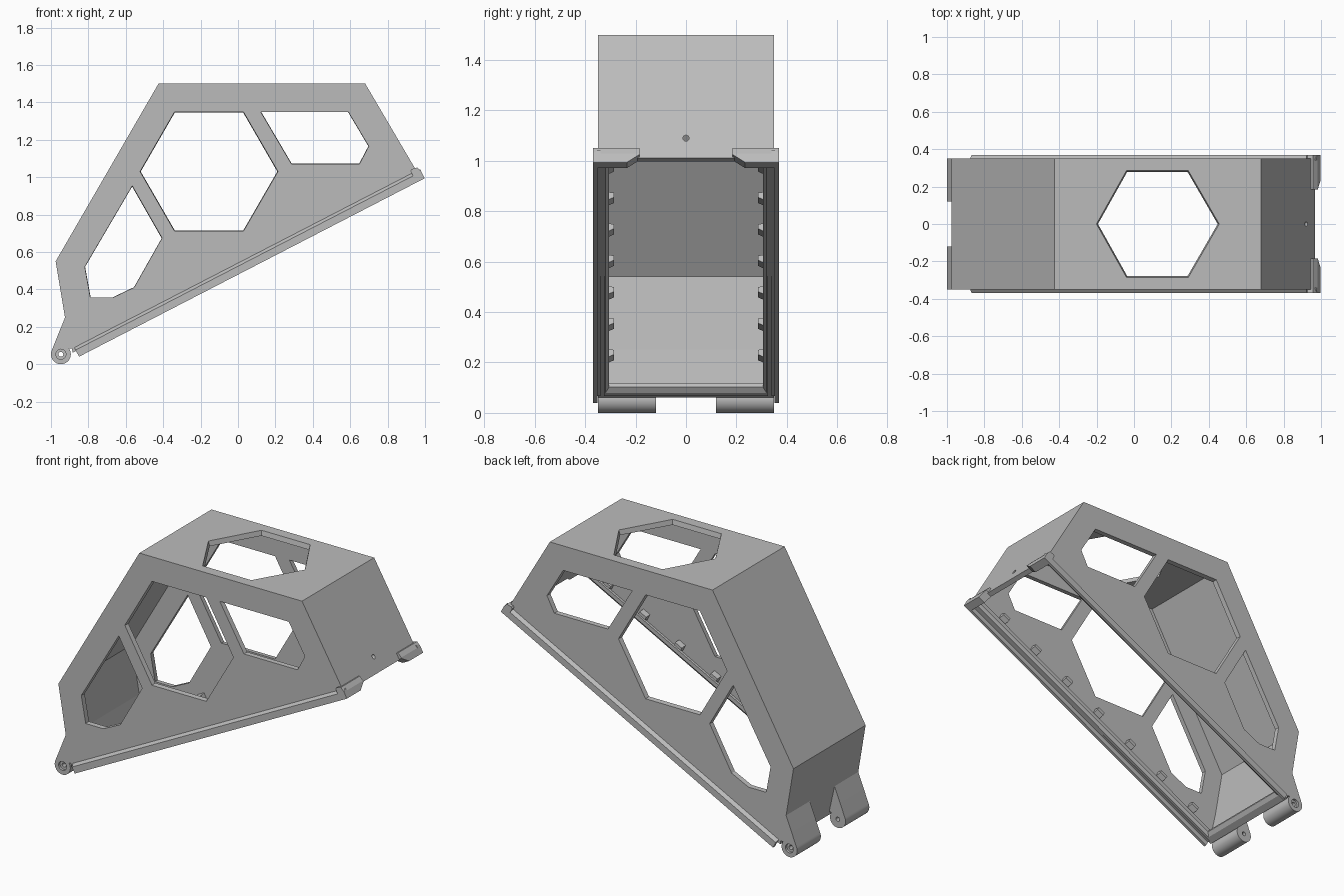
import bpy, bmesh, math
from mathutils import Vector

if "Cube" in bpy.data.objects:
    bpy.data.objects.remove(bpy.data.objects["Cube"])

grey = bpy.data.materials.new("plain grey")
grey.use_nodes = True
colour = (0.5, 0.5, 0.5, 1)
grey.diffuse_color = colour
grey.node_tree.nodes["Principled BSDF"].inputs["Base Color"].default_value = colour

# Tilted frame of the open rim: u runs up the slope, v points into the shell
TILT = math.radians(27.3)
RIM_START = Vector((-0.85, 0, 0.04))
U = Vector((math.cos(TILT), 0, math.sin(TILT)))
V = Vector((-math.sin(TILT), 0, math.cos(TILT)))


def rim(u, y, v):
    return RIM_START + U * u + V * v + Vector((0, y, 0))


def loft(name, ring_a, ring_b):
    """Closed solid between two rings with the same number of points."""
    bm = bmesh.new()
    a = [bm.verts.new(p) for p in ring_a]
    b = [bm.verts.new(p) for p in ring_b]
    bm.faces.new(a)
    bm.faces.new(b)
    for i in range(len(a)):
        j = (i + 1) % len(a)
        bm.faces.new((a[i], a[j], b[j], b[i]))
    bmesh.ops.recalc_face_normals(bm, faces=bm.faces)
    mesh = bpy.data.meshes.new(name)
    bm.to_mesh(mesh)
    bm.free()
    mesh.materials.append(grey)
    obj = bpy.data.objects.new(name, mesh)
    bpy.context.collection.objects.link(obj)
    return obj


def slab(name, profile, y0, y1):
    return loft(name, [(x, y0, z) for x, z in profile], [(x, y1, z) for x, z in profile])


def along_rim(name, section, u0, u1):
    return loft(name, [rim(u0, y, v) for y, v in section], [rim(u1, y, v) for y, v in section])


def circle(cx, cz, r, start=0, sweep=360, n=24):
    step = sweep / n
    count = n if sweep == 360 else n + 1
    return [(cx + r * math.cos(math.radians(start + i * step)),
             cz + r * math.sin(math.radians(start + i * step))) for i in range(count)]


def grow(profile, factor):
    cx = sum(p[0] for p in profile) / len(profile)
    cz = sum(p[1] for p in profile) / len(profile)
    return [(cx + (x - cx) * factor, cz + (z - cz) * factor) for x, z in profile]


def cut(target, cutter):
    mod = target.modifiers.new("cut", 'BOOLEAN')
    mod.operation = 'DIFFERENCE'
    mod.solver = 'EXACT'
    mod.object = cutter
    bpy.context.view_layer.objects.active = target
    bpy.ops.object.modifier_apply(modifier=mod.name)
    bpy.data.objects.remove(cutter)


# Hollow shell, open along the sloping underside
outer = [(-0.425, 1.5), (0.68, 1.5), (0.967, 1.012), (-0.884, 0.062), (-0.925, 0.25), (-0.975, 0.55)]
inner = [(-0.408, 1.47), (0.663, 1.47), (0.98, 0.93), (-0.83, -0.04), (-0.895, 0.252), (-0.945, 0.542)]
shell = slab("shell", outer, -0.35, 0.35)
cut(shell, slab("cavity_cutter", inner, -0.32, 0.32))

# Side windows, slightly flared outwards on both walls
windows = [
    [(-0.34, 1.35), (0.03, 1.35), (0.215, 1.03), (0.03, 0.71), (-0.34, 0.71), (-0.525, 1.03)],
    [(0.12, 1.35), (0.59, 1.35), (0.7, 1.165), (0.65, 1.07), (0.285, 1.07)],
    [(-0.565, 0.955), (-0.405, 0.675), (-0.555, 0.41), (-0.67, 0.355), (-0.79, 0.355), (-0.82, 0.52)],
]
for window in windows:
    small = grow(window, 0.98)
    for side in (-1, 1):
        cut(shell, loft("window_cutter", [(x, side * 0.3, z) for x, z in small],
                        [(x, side * 0.36, z) for x, z in window]))

# Roof window
roof = [(-0.04, 0.285), (0.29, 0.285), (0.455, 0), (0.29, -0.285), (-0.04, -0.285), (-0.2, 0)]
cut(shell, loft("roof_cutter", [(x, y, 1.4) for x, y in grow(roof, 0.92)],
                [(x, y, 1.51) for x, y in grow(roof, 1.01)]))

# Pin hole in the end wall
hole = circle(0, 1.09, 0.012, n=16)
cut(shell, loft("pin_cutter", [(0.85, y, z) for y, z in hole], [(1.0, y, z) for y, z in hole]))

# Parts mirrored on both side walls
knuckle = [(-0.925, 0.25)] + circle(-0.947, 0.053, 0.053, 155, 240) + [(-0.875, 0.085), (-0.9, 0.23)]
rail = [(0.352, 0), (0.37, 0), (0.37, 0.04), (0.35, 0.055), (0.34, 0.055), (0.34, 0.03), (0.352, 0.03)]
ledge = [(0.325, 0.03), (0.32, 0.03), (0.305, 0.045), (0.305, 0.07), (0.325, 0.07)]
tooth = [(0.325, 0.075), (0.285, 0.095), (0.285, 0.115), (0.325, 0.12)]
for side, word in ((1, "left"), (-1, "right")):
    def mirror(section):
        return [(side * y, v) for y, v in section]

    # Hinge knuckle with a countersunk pin hole
    hinge = slab(word + "_hinge_knuckle", knuckle, side * 0.12, side * 0.35)
    cut(hinge, slab("bore_cutter", circle(-0.947, 0.053, 0.013), side * 0.1, side * 0.4))
    cut(hinge, slab("recess_cutter", circle(-0.947, 0.053, 0.027), side * 0.335, side * 0.4))
    bpy.ops.object.select_all(action='DESELECT')
    hinge.select_set(True)
    bpy.context.view_layer.objects.active = hinge
    bpy.ops.object.shade_smooth_by_angle(angle=math.radians(30))

    # Outer rail and inner ledge along the rim
    along_rim(word + "_rail", mirror(rail), 0, 2.08)
    along_rim(word + "_ledge", mirror(ledge), 0.02, 2.03)

    # Retaining teeth inside the wall
    for i in range(7):
        u = 0.21 + i * 0.272
        along_rim(f"{word}_tooth_{i + 1}", mirror(tooth), u - 0.025, u + 0.025)

    # Corner catch at the high end, tapered towards the middle
    def catch_ring(y, low):
        return [rim(u, side * y, v) for u, v in
                ((2.03, low), (2.08, low), (2.08, 0.04), (2.07, 0.07), (2.04, 0.075), (2.03, 0.07))]
    loft(word + "_catch", catch_ring(0.37, 0), catch_ring(0.235, 0))
    loft(word + "_catch_tip", catch_ring(0.235, 0), catch_ring(0.185, 0.035))

# Cross ledge at the hinge end
end_ledge = [(0.0, 0.03), (0.025, 0.03), (0.05, 0.045), (0.05, 0.06), (0.0, 0.06)]
loft("hinge_end_ledge", [rim(u, -0.325, v) for u, v in end_ledge],
     [rim(u, 0.325, v) for u, v in end_ledge])
